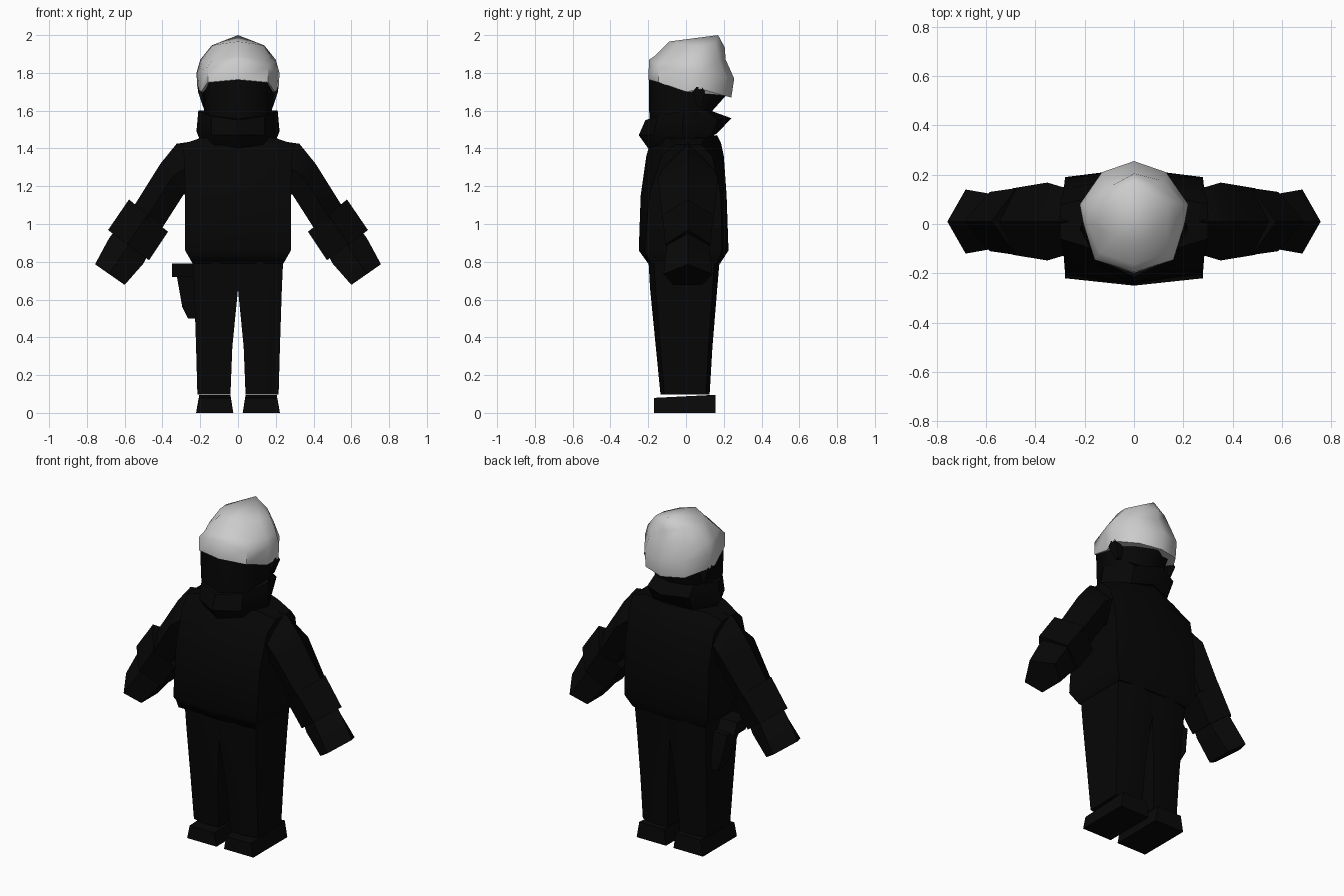
import bpy, bmesh, math


def material(name, value):
    m = bpy.data.materials.new(name)
    m.diffuse_color = (value, value, value, 1)
    return m


BLACK = material("black cloth", 0.002)
LEATHER = material("black leather", 0.0025)
WHITE = material("white wool", 0.6)


def loft(name, rings, mat, apex=None, angle=60):
    """Skin a stack of closed rings, with flat caps or a pointed top."""
    bm = bmesh.new()
    rows = [[bm.verts.new(p) for p in r] for r in rings]
    n = len(rows[0])
    for a, b in zip(rows, rows[1:]):
        for i in range(n):
            j = (i + 1) % n
            bm.faces.new((a[i], a[j], b[j], b[i]))
    bm.faces.new(rows[0][::-1])
    if apex:
        tip = bm.verts.new(apex)
        for i in range(n):
            bm.faces.new((rows[-1][i], rows[-1][(i + 1) % n], tip))
    else:
        bm.faces.new(rows[-1])
    bmesh.ops.recalc_face_normals(bm, faces=bm.faces)
    mesh = bpy.data.meshes.new(name)
    bm.to_mesh(mesh)
    bm.free()
    ob = bpy.data.objects.new(name, mesh)
    bpy.context.collection.objects.link(ob)
    mesh.materials.append(mat)
    bpy.ops.object.select_all(action='DESELECT')
    ob.select_set(True)
    bpy.context.view_layer.objects.active = ob
    bpy.ops.object.shade_smooth_by_angle(angle=math.radians(angle))
    return ob


def full(half):
    """Half ring from front centre to back centre, mirrored across x."""
    return half + [(-x, y, z) for x, y, z in half[-2:0:-1]]


def body_ring(z, front, back, w, wf, wb, zs=None):
    zs = zs or z
    return full([(0, front, z), (w, wf, zs), (w, wb, zs), (0, back, z)])


# Jacket body with a flared hem
loft("jacket", [
    body_ring(0.79, -0.20, 0.18, 0.24, -0.185, 0.165),
    body_ring(0.86, -0.25, 0.225, 0.28, -0.22, 0.19),
    body_ring(1.15, -0.24, 0.215, 0.28, -0.195, 0.185),
    body_ring(1.36, -0.21, 0.20, 0.285, -0.13, 0.14),
    body_ring(1.43, -0.19, 0.185, 0.30, -0.06, 0.08, 1.42),
    body_ring(1.47, -0.17, 0.165, 0.20, -0.09, 0.10, 1.455)], BLACK)

# Turned-out collar, narrow at the front and back, widest at the sides
loft("collar", [
    full([(0, -0.20, 1.40), (0.13, -0.14, 1.42), (0.20, 0, 1.44), (0.13, 0.13, 1.46), (0, 0.165, 1.48)]),
    full([(0, -0.25, 1.47), (0.14, -0.17, 1.47), (0.22, -0.02, 1.49), (0.14, 0.17, 1.55), (0, 0.24, 1.56)]),
    full([(0, -0.215, 1.55), (0.14, -0.15, 1.57), (0.21, -0.01, 1.60), (0.13, 0.11, 1.60), (0, 0.13, 1.60)])],
    BLACK, angle=35)

# Head
loft("head", [
    full([(0, -0.19, 1.50), (0.14, -0.14, 1.50), (0.17, 0.04, 1.50), (0.1, 0.11, 1.50), (0, 0.13, 1.50)]),
    full([(0, -0.195, 1.60), (0.15, -0.14, 1.60), (0.18, 0.05, 1.60), (0.1, 0.12, 1.60), (0, 0.14, 1.60)]),
    full([(0, -0.195, 1.78), (0.155, -0.14, 1.78), (0.20, 0.06, 1.78), (0.12, 0.18, 1.75), (0, 0.22, 1.69)])],
    BLACK)

# Knitted cap: rim, fold, crown, rising to a peak at the back
loft("cap", [
    full([(0, -0.20, 1.765), (0.16, -0.145, 1.75), (0.195, 0, 1.70),
          (0.215, 0.08, 1.715), (0.13, 0.20, 1.68), (0, 0.24, 1.67)]),
    full([(0, -0.195, 1.87), (0.16, -0.145, 1.83), (0.205, 0, 1.81),
          (0.22, 0.08, 1.80), (0.13, 0.21, 1.78), (0, 0.255, 1.77)]),
    full([(0, -0.165, 1.89), (0.14, -0.115, 1.865), (0.19, 0, 1.86),
          (0.20, 0.08, 1.87), (0.12, 0.175, 1.87), (0, 0.21, 1.87)]),
    full([(0, -0.09, 1.966), (0.08, -0.05, 1.955), (0.135, 0.02, 1.945),
          (0.14, 0.09, 1.945), (0.09, 0.155, 1.955), (0, 0.205, 1.935)])],
    WHITE, apex=(0, 0.17, 2.0), angle=50)


def arm_ring(s, outer, inner, w):
    """Five-sided section from an outer ridge to a flatter inner side."""
    pts = []
    for t, k in ((0, 0), (0.45, 1), (0.95, 0.6), (0.95, -0.6), (0.45, -1)):
        x = outer[0] + (inner[0] - outer[0]) * t
        z = outer[1] + (inner[1] - outer[1]) * t
        pts.append((s * x, 0.01 + k * w, z))
    return pts


def leg_ring(s, z, a, b, f, k):
    m = (a + b) / 2
    return [(s * x, y, z) for x, y in ((a, f * .95), (m, f), (b, f * .85),
                                       (b, k * .85), (m, k), (a, k * .95))]


for s, side in ((1, "left"), (-1, "right")):
    # Sleeve, cuff and mitten
    loft(side + "_sleeve", [
        arm_ring(s, (0.22, 1.44), (0.18, 1.12), 0.13),
        arm_ring(s, (0.325, 1.425), (0.25, 1.12), 0.14),
        arm_ring(s, (0.41, 1.32), (0.28, 1.15), 0.158),
        arm_ring(s, (0.56, 1.08), (0.405, 0.955), 0.135)], BLACK)
    loft(side + "_cuff", [
        arm_ring(s, (0.577, 1.13), (0.36, 0.95), 0.135),
        arm_ring(s, (0.688, 0.968), (0.46, 0.80), 0.12)], BLACK)
    loft(side + "_mitten", [
        arm_ring(s, (0.64, 0.985), (0.46, 0.85), 0.105),
        arm_ring(s, (0.685, 0.92), (0.49, 0.785), 0.115),
        arm_ring(s, (0.757, 0.787), (0.592, 0.672), 0.13)], LEATHER)
    # Trouser leg
    loft(side + "_leg", [
        leg_ring(s, 0.097, 0.04, 0.215, -0.135, 0.125),
        leg_ring(s, 0.35, 0.03, 0.222, -0.16, 0.14),
        leg_ring(s, 0.655, 0.0, 0.232, -0.19, 0.165),
        leg_ring(s, 0.83, 0.0, 0.24, -0.20, 0.18)], BLACK)
    # Boot
    loft(side + "_boot", [
        [(s * x, y, 0) for x, y in ((.025, -.17), (.222, -.17), (.222, .155), (.025, .155))],
        [(s * x, y, 0.088 + y * 0.05) for x, y in
         ((.04, -.17), (.205, -.17), (.205, .155), (.04, .155))]], LEATHER, angle=30)
    # Ear flap below the cap rim
    loft(side + "_ear", [
        [(s * x, y, 1.62) for x, y in ((.16, .06), (.185, .06), (.185, .085), (.16, .085))],
        [(s * x, y, 1.70) for x, y in ((.16, .035), (.212, .035), (.212, .10), (.16, .10))],
        [(s * x, y, 1.725) for x, y in ((.16, .055), (.212, .055), (.212, .085), (.16, .085))]], BLACK)


def block(name, sections, mat):
    """Box-like solid from (z, x0, x1, y0, y1) sections."""
    loft(name, [[(a, c, z), (b, c, z), (b, d, z), (a, d, z)]
                for z, a, b, c, d in sections], mat, angle=30)


# Holster and grip on the right hip
block("holster", [(0.50, -0.265, -0.22, 0.02, 0.08), (0.56, -0.295, -0.22, 0.0, 0.09),
                  (0.73, -0.325, -0.22, -0.06, 0.07)], LEATHER)
block("holster_grip", [(0.72, -0.35, -0.23, -0.07, 0.04), (0.79, -0.35, -0.23, -0.10, 0.01)], LEATHER)
